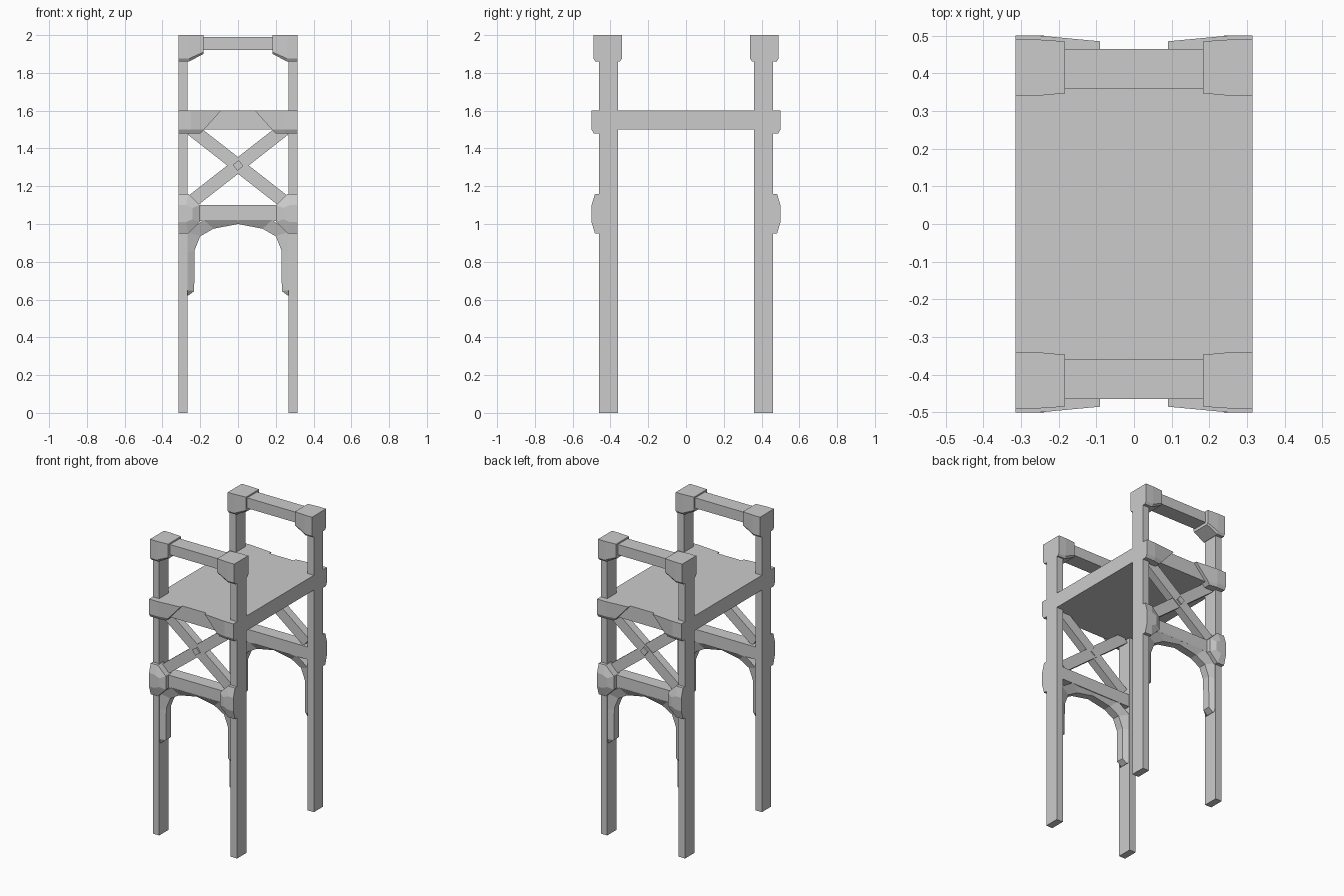
import bpy, bmesh, math

if "Cube" in bpy.data.objects:
    bpy.data.objects.remove(bpy.data.objects["Cube"])


def loft(name, rings, mirror_x=True):
    """Skin a list of equal-length point rings, cap the ends, mirror to the other corners."""
    bm = bmesh.new()
    vs = [[bm.verts.new(p) for p in r] for r in rings]
    n = len(vs[0])
    for a, b in zip(vs, vs[1:]):
        for i in range(n):
            j = (i + 1) % n
            bm.faces.new((a[i], a[j], b[j], b[i]))
    bm.faces.new(vs[0])
    bm.faces.new(vs[-1])
    bmesh.ops.recalc_face_normals(bm, faces=bm.faces)
    me = bpy.data.meshes.new(name)
    bm.to_mesh(me)
    bm.free()
    ob = bpy.data.objects.new(name, me)
    bpy.context.collection.objects.link(ob)
    mod = ob.modifiers.new("mirror", 'MIRROR')
    mod.use_axis = (mirror_x, True, False)
    mod.use_mirror_merge = False
    return ob


def box(name, x, y, z, mirror_x=True):
    return loft(name, [[(x[0], y[0], k), (x[1], y[0], k), (x[1], y[1], k), (x[0], y[1], k)]
                       for k in z], mirror_x)


def ring_x(x, yz):
    return [(x, y, z) for y, z in yz]


# Legs, seat slab (two mirrored halves), rails
box("leg", (.267, .315), (.36, .46), (0, 1.9))
seat = box("seat", (-.315, .315), (-.465, .465), (1.5, 1.6), False)
seat.modifiers.clear()
box("top_rail", (-.2, .2), (.36, .465), (1.92, 1.99), False)
box("lower_rail", (-.28, .28), (.365, .455), (1.015, 1.1), False)

# Corner caps on the leg tops
cap = [(.35, 1.86), (.34, 1.875), (.34, 2), (.49, 2), (.49, 1.875), (.48, 1.86)]
cap_in = [(.355, 1.9), (.347, 1.91), (.347, 2), (.485, 2), (.485, 1.91), (.477, 1.9)]
loft("leg_cap", [ring_x(.315, cap), ring_x(.26, cap), ring_x(.183, cap_in)])

# Seat corner brackets with slanted inner ends
br = [(.42, 1.6), (.5, 1.6), (.5, 1.5), (.488, 1.478), (.42, 1.478)]
loft("seat_bracket", [ring_x(.315, br), ring_x(.25, br),
     [(.09, .42, 1.6), (.09, .485, 1.6), (.18, .487, 1.5), (.2, .48, 1.478), (.2, .42, 1.478)]])

# Faceted brackets where the lower rail meets the legs
outer = [(.315, 1.16), (.262, 1.16), (.202, 1.1), (.202, 1.01), (.262, .95), (.315, .95)]
inset = [(.315, 1.1), (.275, 1.1), (.24, 1.085), (.24, 1.025), (.275, 1.01), (.315, 1.01)]
loft("rail_bracket", [[(x, y, z) for x, z in prof]
                      for prof, y in ((outer, .42), (outer, .482), (inset, .5))])

# Arched support below the lower rail, chamfered towards its inner face
wall = [(.27, .62), (.27, .65), (.27, .85), (.27, .96), (.18, 1.02), (0, 1.02)]
arch = [(.262, .622), (.232, .645), (.23, .86), (.2, .935), (.13, .975), (0, 1.0)]
loft("arch", [[(a, .365, b), (c, .385, d), (c, .437, d), (a, .457, b)]
              for (a, b), (c, d) in zip(wall, arch)])


# Crossed braces and the peg at their centre
def beam(name, half_len, half_w, y, slope):
    c, s = math.cos(slope), math.sin(slope)
    rings = [[(u * c - w * s, k, 1.31 + u * s + w * c)
              for w, k in ((-half_w, y[0]), (half_w, y[0]), (half_w, y[1]), (-half_w, y[1]))]
             for u in (-half_len, half_len)]
    loft(name, rings, False)


ang = math.radians(38)
beam("brace_rising", .31, .035, (.385, .44), ang)
beam("brace_falling", .31, .035, (.38, .435), -ang)
beam("brace_peg", .02, .02, (.375, .45), ang)
